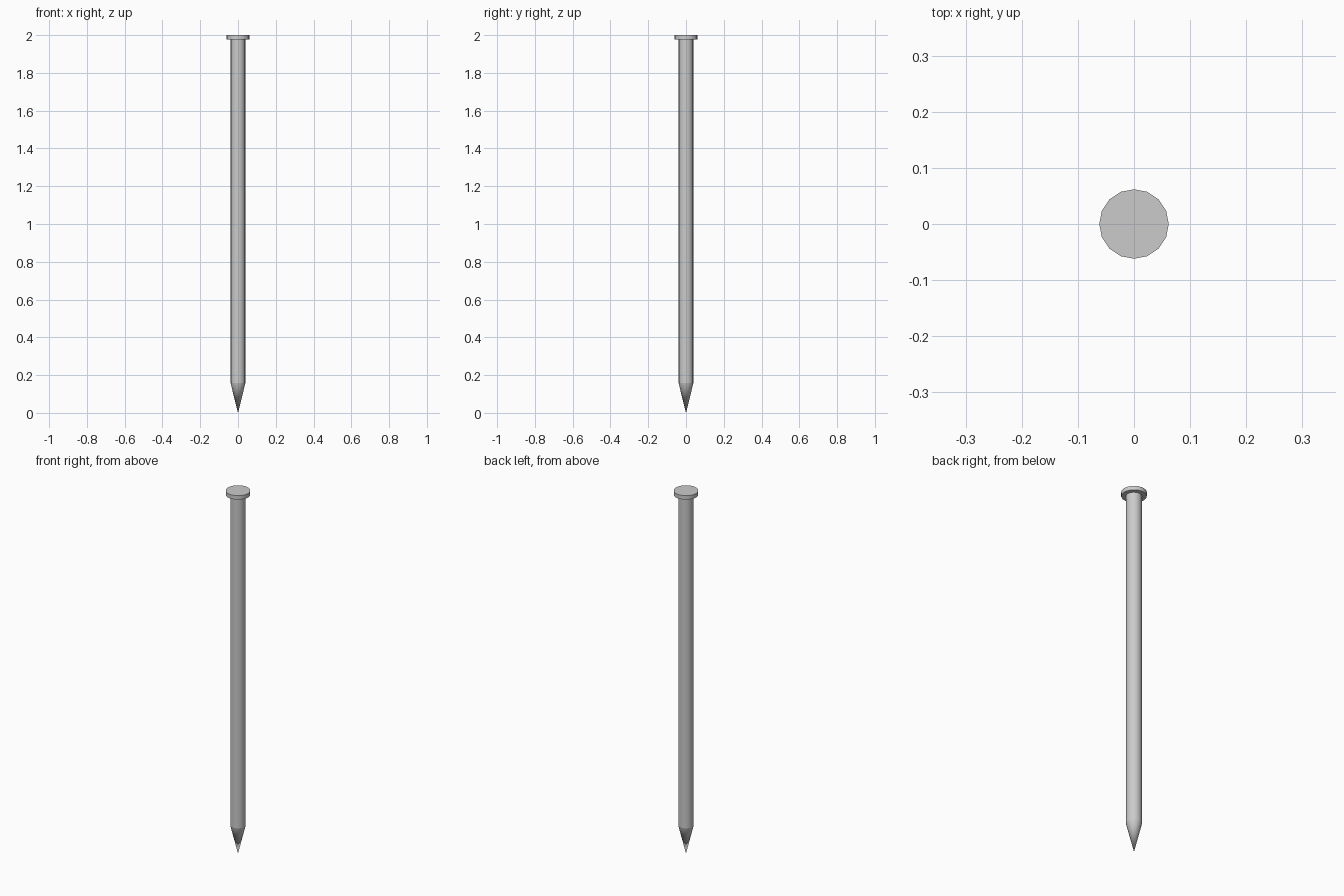
import bpy, math

if "Cube" in bpy.data.objects:
    bpy.data.objects.remove(bpy.data.objects["Cube"])

SIDES = 16


def tapered(name, r_bottom, r_top, z0, z1, fill):
    """Upright round part between two heights."""
    bpy.ops.mesh.primitive_cone_add(
        vertices=SIDES, radius1=r_bottom, radius2=r_top, depth=z1 - z0,
        end_fill_type=fill, location=(0, 0, (z0 + z1) / 2))
    obj = bpy.context.object
    obj.name = name
    bpy.ops.object.shade_smooth_by_angle(angle=math.radians(30))
    return obj


# Flat disc head
tapered("nail_head", 0.062, 0.062, 1.978, 2.0, 'NGON')
# Long straight shank, open where it meets the head and point
tapered("nail_shank", 0.039, 0.039, 0.157, 1.978, 'NOTHING')
# Sharp conical point
tapered("nail_point", 0.0, 0.039, 0.0, 0.157, 'NOTHING')
